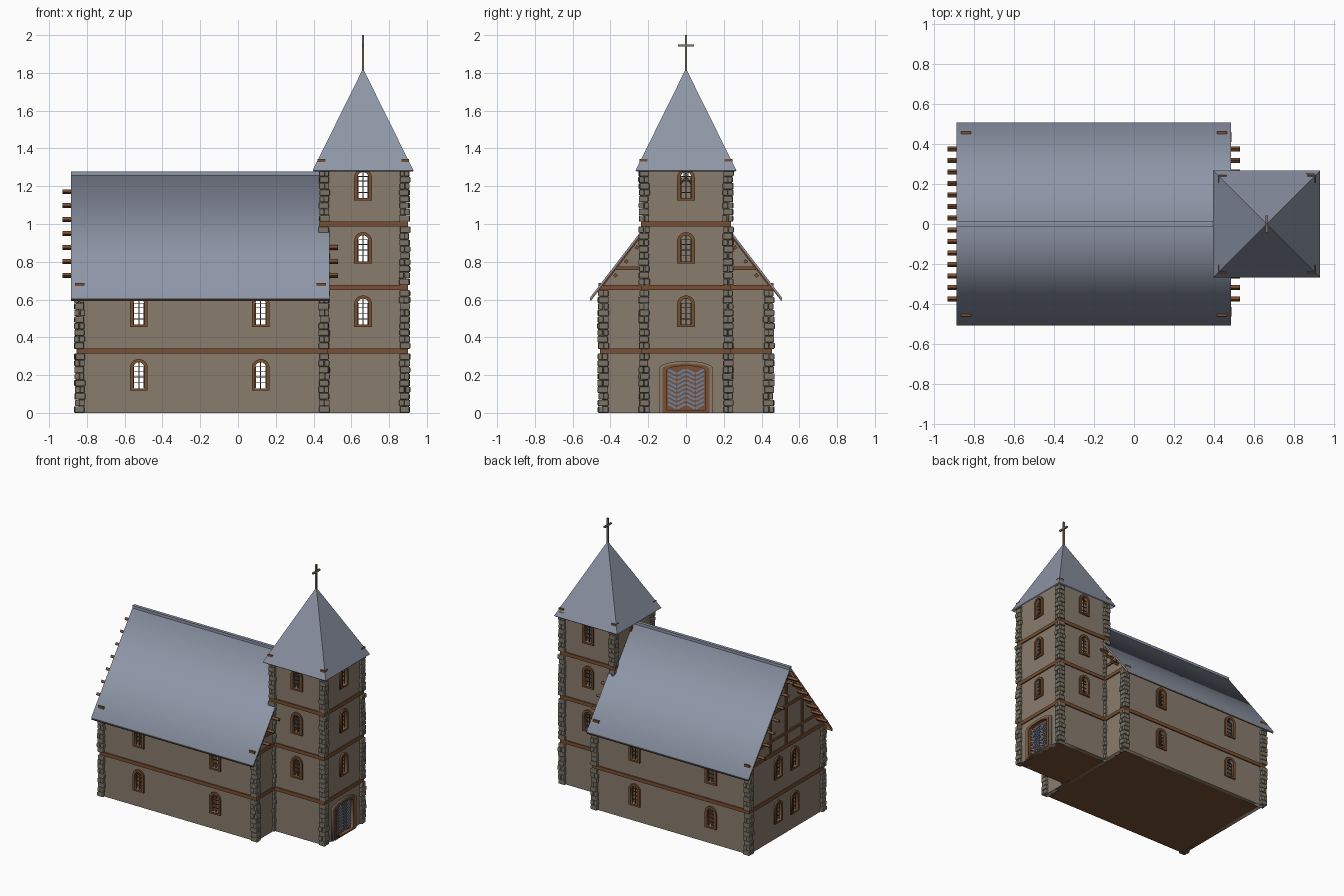
import bpy, bmesh, math, random
from mathutils import Matrix, Vector

if "Cube" in bpy.data.objects:
    bpy.data.objects.remove(bpy.data.objects["Cube"])

random.seed(4)


def material(name, rgb):
    m = bpy.data.materials.new(name)
    m.diffuse_color = (*rgb, 1)
    m.use_nodes = True
    m.node_tree.nodes["Principled BSDF"].inputs["Base Color"].default_value = m.diffuse_color
    return m


PLASTER = material("plaster", (0.25, 0.205, 0.155))
SLATE = material("slate", (0.27, 0.305, 0.385))
WOOD = material("brown_wood", (0.19, 0.078, 0.032))
STONE = material("corner_stone", (0.20, 0.175, 0.135))
DOOR = material("blue_door_board", (0.16, 0.22, 0.33))
LEAD = material("window_lead", (0.07, 0.05, 0.035))
METAL = material("cross_metal", (0.22, 0.18, 0.13))


def finish(name, bm, mat):
    bmesh.ops.recalc_face_normals(bm, faces=bm.faces)
    me = bpy.data.meshes.new(name)
    bm.to_mesh(me)
    bm.free()
    me.materials.append(mat)
    ob = bpy.data.objects.new(name, me)
    bpy.context.collection.objects.link(ob)
    return ob


def boxes(name, items, mat, M=Matrix()):
    """One object from (centre, size[, local rotation]) boxes."""
    bm = bmesh.new()
    for it in items:
        rot = it[2] if len(it) > 2 else Matrix()
        bmesh.ops.create_cube(bm, size=1, matrix=M @ Matrix.Translation(it[0]) @ rot
                              @ Matrix.Diagonal((*it[1], 1)))
    return finish(name, bm, mat)


def facing(angle, d):
    """Local x = along the wall, y = up, z = outward, at distance d."""
    return (Matrix.Rotation(math.radians(angle), 4, 'Z') @ Matrix.Translation((0, -d, 0))
            @ Matrix.Rotation(math.pi / 2, 4, 'X'))


def panel(name, outlines, M, thick, mat, out=0.0):
    """Flat outlines (nested ones are holes), extruded; outer face sits at out."""
    cu = bpy.data.curves.new(name, 'CURVE')
    cu.dimensions, cu.fill_mode, cu.extrude = '2D', 'BOTH', thick / 2
    for pts in outlines:
        s = cu.splines.new('POLY')
        s.points.add(len(pts) - 1)
        for p, (u, v) in zip(s.points, pts):
            p.co = (u, v, 0, 1)
        s.use_cyclic_u = True
    tmp = bpy.data.objects.new(name, cu)
    bpy.context.collection.objects.link(tmp)
    me = bpy.data.meshes.new_from_object(tmp.evaluated_get(bpy.context.evaluated_depsgraph_get()))
    bm = bmesh.new()
    bm.from_mesh(me)
    bpy.data.objects.remove(tmp)
    bmesh.ops.remove_doubles(bm, verts=bm.verts, dist=1e-5)
    bmesh.ops.transform(bm, matrix=M @ Matrix.Translation((0, 0, out - thick / 2)), verts=bm.verts)
    for f in bm.faces:
        f.material_index = 0
    return finish(name, bm, mat)


def arch(u, w, z0, spring, rise, n=10):
    return [(u - w, z0), (u + w, z0)] + [
        (u + w * math.cos(math.pi * i / n), spring + rise * math.sin(math.pi * i / n)) for i in range(n + 1)]


def wall(name, angle, d, outline, windows, holes=()):
    """Plaster wall with arched openings, wooden frames and leaded bars."""
    M = facing(angle, d)
    inner = [arch(u, 0.029, z + 0.012, z + 0.12, 0.03) for u, z in windows]
    panel(name + "_wall", [outline] + inner + list(holes), M, 0.03, PLASTER)
    if not windows:
        return
    outer = [arch(u, 0.047, z, z + 0.12, 0.047) for u, z in windows]
    panel(name + "_window_frames", outer + inner, M, 0.03, WOOD, 0.012)
    bars = []
    for u, z in windows:
        bars += [((u, z + 0.08, -0.008), (0.005, 0.14, 0.006))]
        bars += [((u, z + 0.03 * k + 0.012, -0.008), (0.058, 0.004, 0.006)) for k in (1, 2, 3, 3.8)]
        bars += [((u + s * 0.027, z + 0.07, -0.008), (0.005, 0.115, 0.006)) for s in (-1, 1)]
    boxes(name + "_window_bars", bars, LEAD, M)


def rect(a, b, z0, z1):
    return [(a, z0), (b, z0), (b, z1), (a, z1)]


# Main dimensions: nave x0..x1, half depth; tower x2..x3, half depth
X0, X1, NY = -0.845, 0.465, 0.445
X2, X3, TY = 0.44, 0.89, 0.23
TX = 0.662
SLOPE = 0.66 / 0.507

# Nave walls
low, high = 0.118, 0.455
side = [(u, z) for u in (-0.525, 0.12) for z in (low, high)]
wall("nave_front", 0, NY, rect(X0, X1, 0, 0.665), side)
wall("nave_back", 180, NY, rect(-X1, -X0, 0, 0.665), [(-u, z) for u, z in side])
gable = [(-NY, 0), (NY, 0), (NY, 0.665), (0, 1.245), (-NY, 0.665)]
wall("nave_west", -90, -X0, gable, [(u, z) for u in (-0.1, 0.1) for z in (low, high)])
wall("nave_east", 90, X1, gable, [])

# Tower walls
levels = (0.455, 0.79, 1.125)
wall("tower_front", 0, TY, rect(X2, X3, 0, 1.33), [(TX, z) for z in levels])
wall("tower_back", 180, TY, rect(-X3, -X2, 0, 1.33), [(-TX, z) for z in levels])
wall("tower_west", -90, -X2, rect(-TY, TY, 0, 1.33), [(0, levels[2])])
door_hole = arch(0, 0.1, 0.012, 0.225, 0.024)
wall("tower_east", 90, X3, rect(-TY, TY, 0, 1.33), [(0, z) for z in levels], [door_hole])

# Door: arch surround, frame, backing and herringbone boards
MD = facing(90, X3)
door_edge = arch(0, 0.124, 0, 0.235, 0.026)
panel("door_surround", [arch(0, 0.143, 0, 0.235, 0.04), door_edge], MD, 0.03, PLASTER, 0.012)
panel("door_frame", [door_edge, door_hole], MD, 0.03, WOOD, 0.016)
panel("door_backing", [door_hole], MD, 0.01, WOOD, -0.008)
boards = []
for c in range(4):
    for r in range(9):
        s = 1 if c % 2 else -1
        boards.append(((-0.0735 + 0.049 * c, 0.036 + 0.0228 * r, -0.005), (0.05, 0.012, 0.008),
                       Matrix.Rotation(s * 0.5, 4, 'Z')))
boxes("door_boards", boards, DOOR, MD)

# Floors
boxes("floor", [(((X0 + X1) / 2, 0, 0.006), (X1 - X0 - 0.01, 2 * NY - 0.01, 0.012)),
                (((X2 + X3) / 2, 0, 0.006), (X3 - X2 - 0.01, 2 * TY - 0.01, 0.012))], WOOD)


# Timber bands around each storey
def bands(name, xa, xb, hy, zs):
    items = []
    for z in zs:
        for s in (-1, 1):
            items.append((((xa + xb) / 2, s * hy, z), (xb - xa + 0.016, 0.018, 0.027)))
            items.append(((xb if s > 0 else xa, 0, z), (0.018, 2 * hy + 0.016, 0.027)))
    boxes(name, items, WOOD)


bands("nave_bands", X0, X1, NY, (0.327, 0.663))
bands("tower_bands", X2, X3, TY, (0.327, 0.664, 1.0))
boxes("tower_beam_ends", [((x, s * (TY - 0.005), 1.333), (0.04, 0.04, 0.02))
                          for x in (X2 + 0.002, X3 - 0.005) for s in (-1, 1)], WOOD)
boxes("nave_beam_ends", [((x, s * (NY + 0.01), 0.678), (0.05, 0.014, 0.02))
                         for x in (X0 + 0.008, X1 - 0.025) for s in (-1, 1)], WOOD)


# Corner stones: pairs of rounded blocks, alternating direction per layer
def quoins(name, corners, storeys):
    items = []
    for x, y in corners:
        for z0, z1 in storeys:
            h = (z1 - z0) / 9
            for i in range(9):
                for s in (-1, 1):
                    j = [random.uniform(-0.0035, 0.0035) for _ in range(4)]
                    off, size = (0, s * 0.0135), (0.053 + j[2], 0.027 + j[3], h * 0.97)
                    if i % 2:
                        off, size = (s * 0.0135, 0), (0.027 + j[3], 0.053 + j[2], h * 0.97)
                    items.append(((x + off[0] + j[0], y + off[1] + j[1], z0 + h * (i + 0.5)), size))
    ob = boxes(name, items, STONE)
    b = ob.modifiers.new("rounded", 'BEVEL')
    b.width, b.segments = 0.006, 2


quoins("nave_corner_stones", [(x, s * 0.439) for x in (-0.838, 0.456) for s in (-1, 1)],
       [(0, 0.315), (0.338, 0.65)])
quoins("tower_corner_stones", [(x, s * 0.222) for x in (0.456, 0.882) for s in (-1, 1)],
       [(0, 0.315), (0.338, 0.65), (0.676, 0.987), (1.012, 1.32)])


# Nave roof: slate sheet over a wooden lining, ridge cap
def chevron(hw, top, t):
    e = top - SLOPE * hw
    return [(-hw, e), (0, top), (hw, e), (hw, e - t), (0, top - t), (-hw, e - t)]


MR = facing(-90, 0.885)
panel("nave_roof", [chevron(0.507, 1.272, 0.013)], MR, 1.37, SLATE)
panel("nave_roof_lining", [chevron(0.505, 1.26, 0.011)], facing(-90, 0.883), 1.366, WOOD)
boxes("nave_ridge_cap", [((-0.2225, 0, 1.262), (1.325, 0.024, 0.03))], SLATE)

# Purlins under the roof
purlins = []
for k in range(7):
    y = 0.03 + 0.0573 * k
    end = 0.53 if y > 0.24 else X2
    for s in (-1, 1):
        purlins.append((((end - 0.93) / 2, s * y, 1.21 - 1.29 * y), (end + 0.93, 0.018, 0.018),
                        Matrix.Rotation(-s * math.atan(SLOPE), 4, 'X')))
boxes("roof_purlins", purlins, WOOD)

# Gable timbers on both ends
timbers = [((0, 0.765, 0), (0.74, 0.018, 0.02)), ((0, 0.97, 0), (0.42, 0.02, 0.02)),
           ((0, 0.94, 0), (0.024, 0.54, 0.02))]
timbers += [((s * 0.19, 0.82, 0), (0.02, 0.30, 0.02)) for s in (-1, 1)]
boxes("west_gable_timbers", timbers, WOOD, facing(-90, -X0))
boxes("east_gable_beam", timbers[:1], WOOD, facing(90, X1))
panel("west_gable_rafters", [chevron(0.46, 1.249, 0.03)], facing(-90, -X0), 0.02, WOOD, 0.012)

# Tower spire: open pyramid with thickness
bm = bmesh.new()
bmesh.ops.create_cone(bm, cap_ends=False, segments=4, radius1=0.267 * math.sqrt(2), radius2=0, depth=0.54,
                      matrix=Matrix.Translation((TX, 0, 1.553)) @ Matrix.Rotation(math.pi / 4, 4, 'Z'))
bmesh.ops.remove_doubles(bm, verts=bm.verts, dist=1e-5)
spire = finish("tower_spire", bm, SLATE)
sol = spire.modifiers.new("thickness", 'SOLIDIFY')
sol.thickness, sol.offset = 0.01, -1

# Cross
boxes("cross", [((TX, 0, 1.9), (0.012, 0.012, 0.2)), ((TX, 0, 1.945), (0.012, 0.084, 0.012))], METAL)
